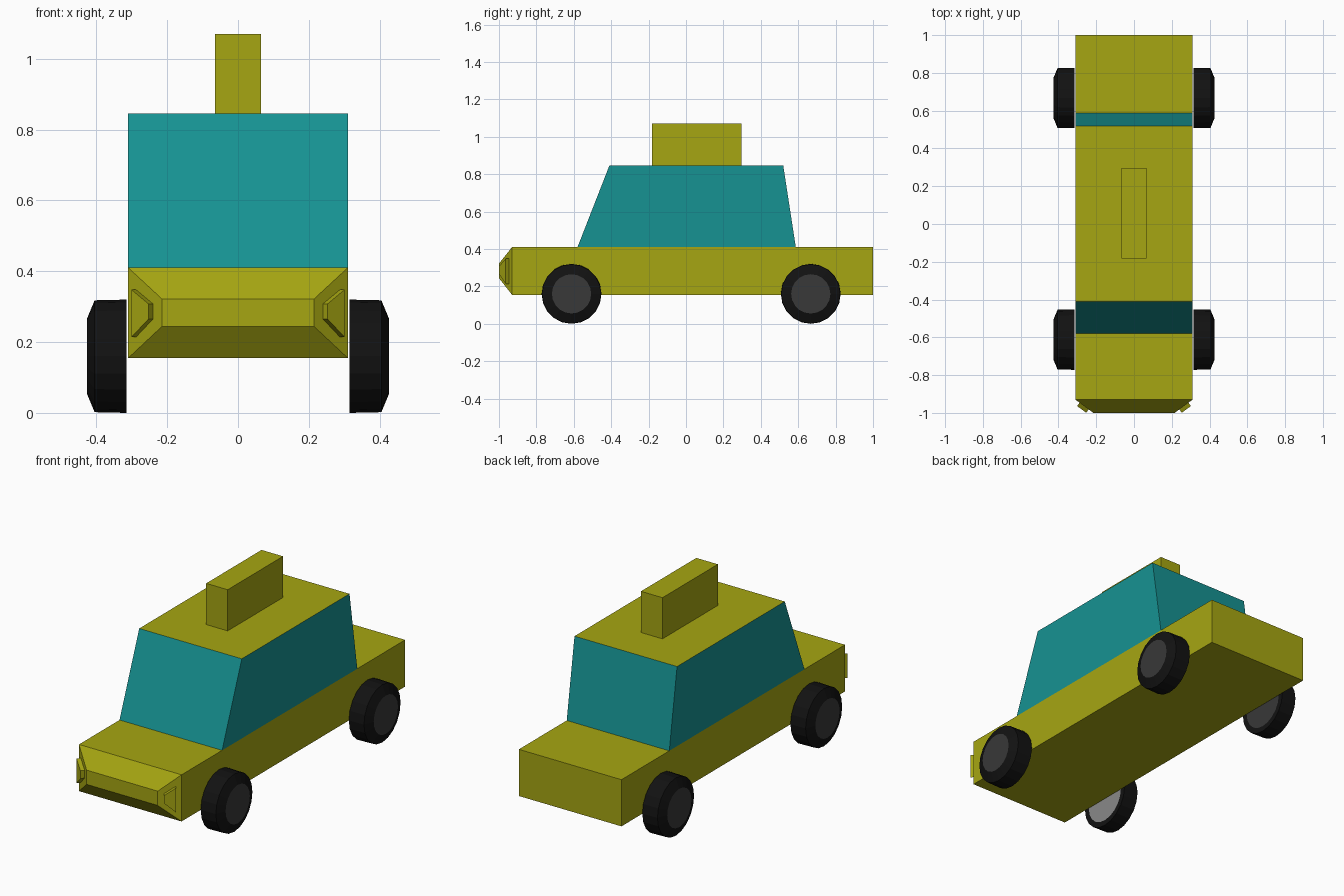
import bpy, bmesh, math
from mathutils import Vector

if "Cube" in bpy.data.objects:
    bpy.data.objects.remove(bpy.data.objects["Cube"])


def material(name, rgb):
    m = bpy.data.materials.new(name)
    m.diffuse_color = (*rgb, 1)
    m.use_nodes = True
    m.node_tree.nodes["Principled BSDF"].inputs["Base Color"].default_value = m.diffuse_color
    return m


OLIVE = material("olive_paint", (0.38, 0.38, 0.006))
TEAL = material("teal_glass", (0.008, 0.29, 0.29))
BLACK = material("black_rubber", (0.006, 0.006, 0.006))
DARK = material("dark_hub", (0.04, 0.04, 0.04))
GREY = material("grey_hub", (0.25, 0.25, 0.25))


def loft(name, rings, mats, cap_mats=(0, 0)):
    """Skin equal-length point rings and cap both ends."""
    bm = bmesh.new()
    rows = [[bm.verts.new(p) for p in ring] for ring in rings]
    n = len(rows[0])
    for a, b in zip(rows, rows[1:]):
        for i in range(n):
            bm.faces.new((a[i], a[(i + 1) % n], b[(i + 1) % n], b[i]))
    for row, index in zip((rows[0], rows[-1]), cap_mats):
        bm.faces.new(row).material_index = index
    bmesh.ops.recalc_face_normals(bm, faces=bm.faces)
    mesh = bpy.data.meshes.new(name)
    bm.to_mesh(mesh)
    bm.free()
    for m in mats:
        mesh.materials.append(m)
    obj = bpy.data.objects.new(name, mesh)
    bpy.context.collection.objects.link(obj)
    return obj


def rect_xz(hx, z0, z1, y):
    return [(-hx, y, z0), (hx, y, z0), (hx, y, z1), (-hx, y, z1)]


def rect_xy(hx, y0, y1, z):
    return [(-hx, y0, z), (hx, y0, z), (hx, y1, z), (-hx, y1, z)]


# Lower body with tapered nose
loft("body", [rect_xz(0.215, 0.244, 0.322, -1.0),
              rect_xz(0.31, 0.155, 0.41, -0.93),
              rect_xz(0.31, 0.155, 0.41, 1.0)], [OLIVE])

# Glass cabin with painted roof
loft("cabin", [rect_xy(0.31, -0.58, 0.587, 0.41),
               rect_xy(0.31, -0.41, 0.52, 0.845)], [TEAL, OLIVE], (0, 1))

# Roof sign
loft("roof_sign", [rect_xy(0.065, -0.182, 0.296, 0.845),
                   rect_xy(0.065, -0.182, 0.296, 1.07)], [OLIVE])

for side, label in ((-1, "left"), (1, "right")):
    # Headlight: trapezoid raised from the angled nose corner
    base = [Vector((side * x, -0.93 - (0.31 - x) * 0.07 / 0.095, z))
            for x, z in ((0.288, 0.214), (0.288, 0.348), (0.24, 0.308), (0.24, 0.265))]
    lift = Vector((side * 0.07, -0.095, 0)).normalized() * 0.022
    loft(f"headlight_{label}", [base, [p + lift for p in base]], [OLIVE])

    # Wheels: bevelled tyre, outer cap is the hub
    for end, y in (("front", -0.612), ("rear", 0.667)):
        rings = [[(side * x, y + r * math.cos(a), 0.16 + r * math.sin(a))
                  for a in (math.tau * i / 20 for i in range(20))]
                 for x, r in ((0.315, 0.13), (0.315, 0.16), (0.405, 0.158), (0.427, 0.105))]
        inner = GREY if (end, side) == ("front", -1) else DARK
        loft(f"wheel_{end}_{label}", rings, [BLACK, DARK, inner], (2, 1))
